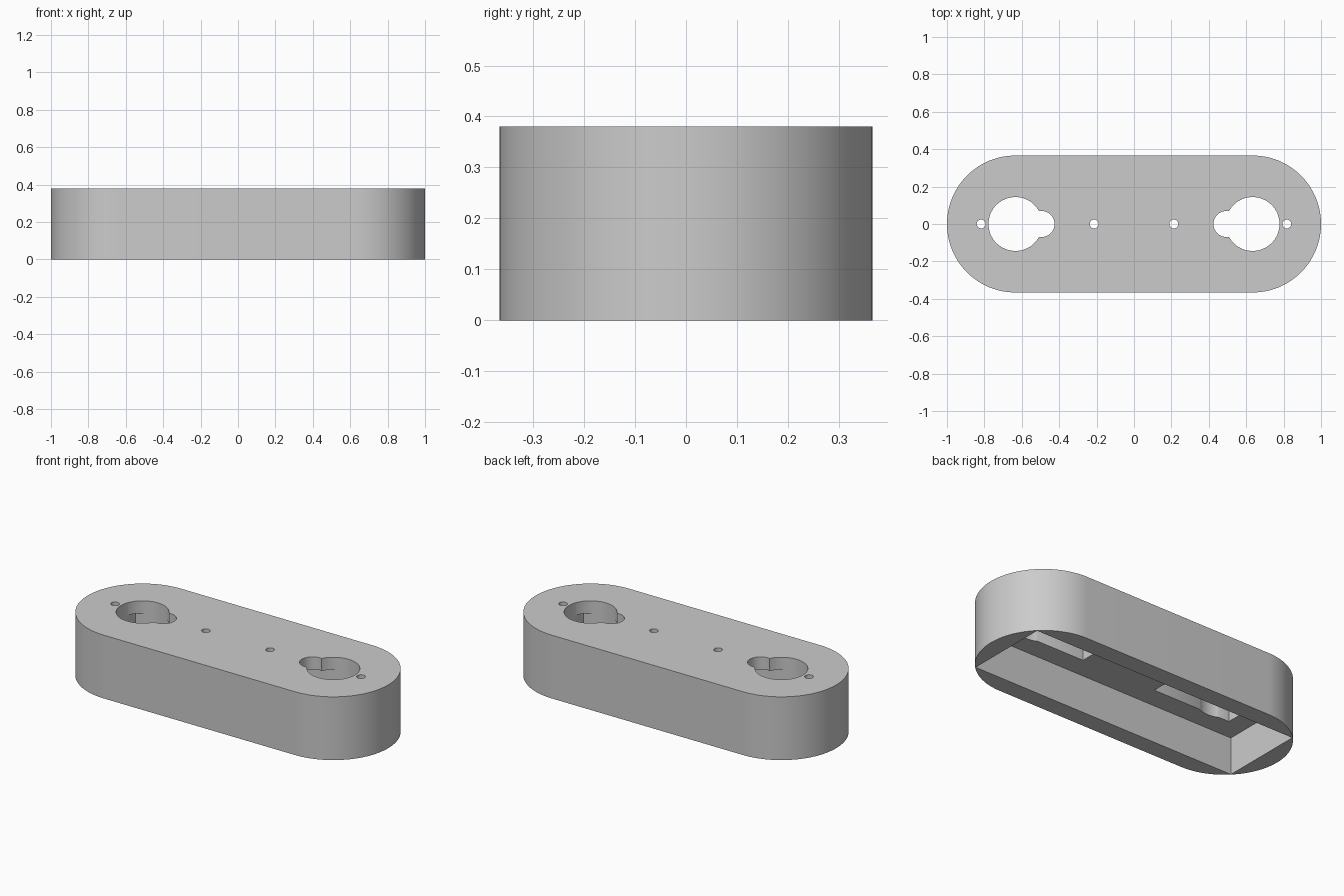
import bpy
import bmesh
from math import sin, cos, pi

cube = bpy.data.objects.get("Cube")
if cube:
    bpy.data.objects.remove(cube, do_unlink=True)

HEIGHT = 0.38
CAP_X, RADIUS = 0.634, 0.366
CAVITY_TOP, POCKET_TOP = 0.225, 0.305

grey = bpy.data.materials.new("plain grey")
grey.use_nodes = True
colour = (0.6, 0.6, 0.6, 1)
grey.diffuse_color = colour
grey.node_tree.nodes["Principled BSDF"].inputs["Base Color"].default_value = colour


def prism(name, outline, z0, z1):
    """Extrude a flat outline between two heights."""
    bm = bmesh.new()
    base = bm.faces.new([bm.verts.new((x, y, z0)) for x, y in outline])
    grown = bmesh.ops.extrude_face_region(bm, geom=[base])["geom"]
    top = [v for v in grown if isinstance(v, bmesh.types.BMVert)]
    bmesh.ops.translate(bm, verts=top, vec=(0, 0, z1 - z0))
    bmesh.ops.recalc_face_normals(bm, faces=bm.faces)
    mesh = bpy.data.meshes.new(name)
    bm.to_mesh(mesh)
    bm.free()
    obj = bpy.data.objects.new(name, mesh)
    obj.data.materials.append(grey)
    bpy.context.collection.objects.link(obj)
    return obj


def arc(cx, r, start, sweep, steps):
    return [(cx + r * cos(start + sweep * i / steps), r * sin(start + sweep * i / steps))
            for i in range(steps + 1)]


def circle(cx, r, steps):
    return arc(cx, r, 0, 2 * pi, steps)[:-1]


def box(x0, x1, half_y):
    return [(x0, -half_y), (x1, -half_y), (x1, half_y), (x0, half_y)]


# Rounded housing
housing = prism("housing",
                arc(CAP_X, RADIUS, -pi / 2, pi, 48) + arc(-CAP_X, RADIUS, pi / 2, pi, 48),
                0, HEIGHT)

# Open cavity underneath
cutters = [prism("cavity_cutter", box(-0.892, 0.892, 0.256), -0.1, CAVITY_TOP)]

for side in (-1, 1):
    # Deeper pocket in the cavity ceiling
    ends = sorted((side * 0.25, side * 0.77))
    cutters.append(prism("pocket_cutter", box(*ends, 0.127), 0.1, POCKET_TOP))
    # Keyhole opening: large round hole with a small side lobe
    cutters.append(prism("round_hole_cutter", circle(side * CAP_X, 0.144, 64), 0.12, 0.5))
    cutters.append(prism("lobe_cutter", circle(side * 0.495, 0.07, 40), 0.13, 0.51))
    # Screw holes
    for x in (0.213, 0.817):
        cutters.append(prism("screw_hole_cutter", circle(side * x, 0.024, 24), 0.14, 0.52))

# Cut every opening, then drop the cutters
bpy.context.view_layer.objects.active = housing
housing.select_set(True)
for cutter in cutters:
    cutter.hide_render = True
    mod = housing.modifiers.new("cut", "BOOLEAN")
    mod.operation = "DIFFERENCE"
    mod.solver = "EXACT"
    mod.object = cutter
    bpy.ops.object.modifier_apply(modifier=mod.name)
    bpy.data.objects.remove(cutter, do_unlink=True)

bpy.ops.object.shade_smooth_by_angle()
